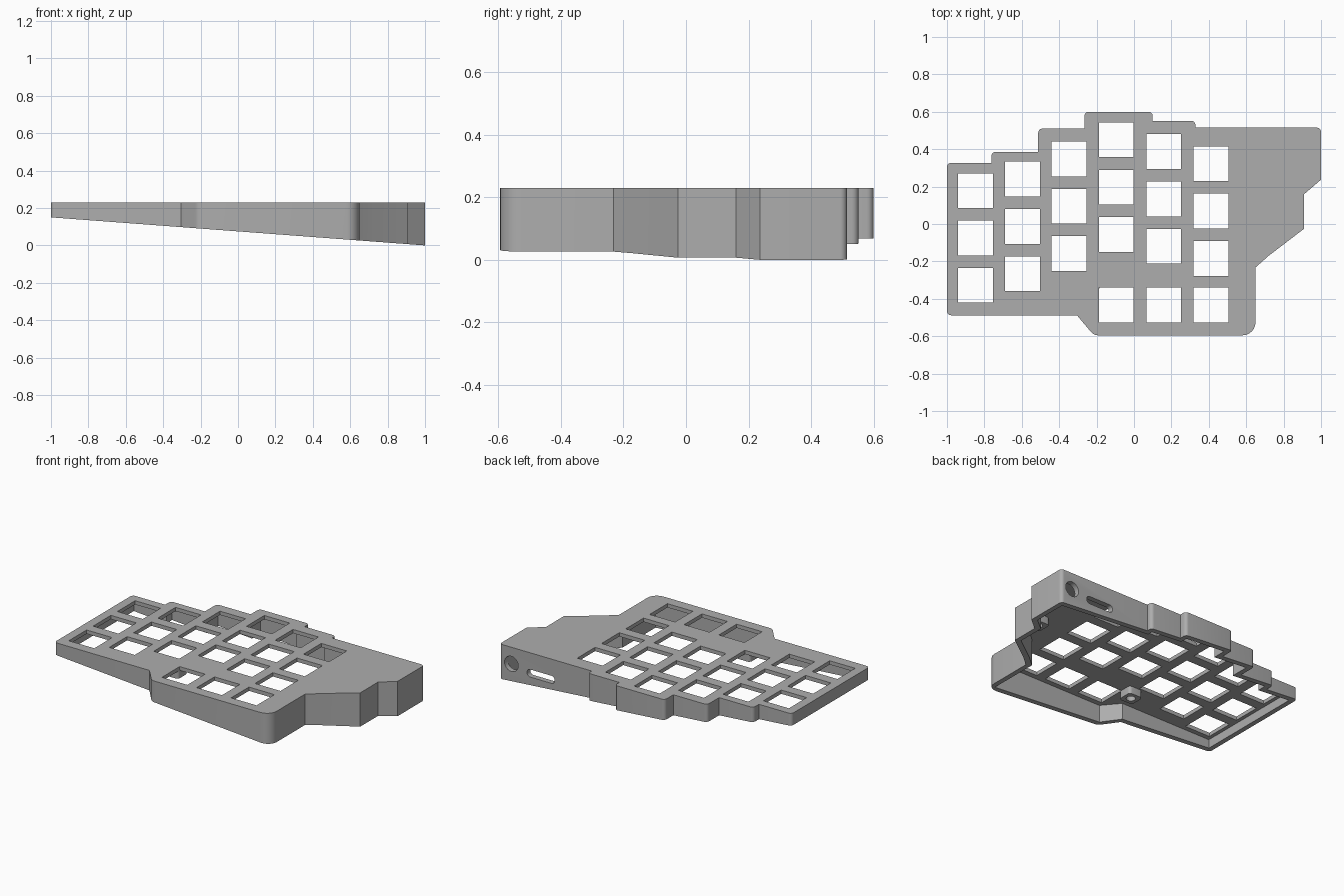
import bpy, bmesh, math
from mathutils import Vector, Matrix

if "Cube" in bpy.data.objects:
    bpy.data.objects.remove(bpy.data.objects["Cube"])

TOP, PLATE, WALL = 0.23, 0.025, 0.035
KEY, PITCH = 0.186, 0.253

grey = bpy.data.materials.new("case grey")
grey.use_nodes = True
grey.diffuse_color = (0.42, 0.42, 0.42, 1)
grey.node_tree.nodes["Principled BSDF"].inputs["Base Color"].default_value = grey.diffuse_color


def rim(x):
    """Height of the sloping bottom edge."""
    return 0.075 * (1 - x)


def offset(pts, d):
    """Move every side of a counter-clockwise outline inward by d."""
    out = []
    for i, (x, y, r) in enumerate(pts):
        p = Vector((x, y))
        a = (p - Vector(pts[i - 1][:2])).normalized()
        b = (Vector(pts[(i + 1) % len(pts)][:2]) - p).normalized()
        na, nb = Vector((-a.y, a.x)), Vector((-b.y, b.x))
        m = p + (na + nb) * d / (1 + na.dot(nb))
        out.append((m.x, m.y, 0))
    return out


def fillet(pts, steps=6):
    """Round the corners that carry a radius."""
    out = []
    for i, (x, y, r) in enumerate(pts):
        p = Vector((x, y))
        if not r:
            out.append(p)
            continue
        a = p + (Vector(pts[i - 1][:2]) - p).normalized() * r
        b = p + (Vector(pts[(i + 1) % len(pts)][:2]) - p).normalized() * r
        c = a + b - p
        for k in range(steps + 1):
            t = k / steps * math.pi / 2
            out.append(c + (a - c) * math.cos(t) + (b - c) * math.sin(t))
    return out


def add_prism(bm, pts, low, high):
    """Extrude an outline; low is a height or a function of x."""
    bottom = [bm.verts.new((p[0], p[1], low(p[0]) if callable(low) else low)) for p in pts]
    top = [bm.verts.new((p[0], p[1], high)) for p in pts]
    bm.faces.new(top)
    bm.faces.new(bottom[::-1])
    for i in range(len(pts)):
        bm.faces.new((bottom[i - 1], bottom[i], top[i], top[i - 1]))


def box_points(x, y, w, h, r=0):
    return [(x + sx * w / 2, y + sy * h / 2, r) for sx, sy in ((-1, -1), (1, -1), (1, 1), (-1, 1))]


def disc_points(x, y, r, n=32):
    return [(x + r * math.cos(k * math.tau / n), y + r * math.sin(k * math.tau / n)) for k in range(n)]


def finish(bm, name):
    me = bpy.data.meshes.new(name)
    bm.to_mesh(me)
    bm.free()
    me.materials.append(grey)
    ob = bpy.data.objects.new(name, me)
    bpy.context.collection.objects.link(ob)
    return ob


def cut(ob, bm):
    """Subtract a cutter from an object and discard the cutter."""
    cutter = finish(bm, "cutter")
    mod = ob.modifiers.new("cut", "BOOLEAN")
    mod.operation, mod.solver, mod.object = "DIFFERENCE", "EXACT", cutter
    bpy.context.view_layer.objects.active = ob
    bpy.ops.object.modifier_apply(modifier=mod.name)
    bpy.data.objects.remove(cutter)


def smooth(ob):
    bpy.ops.object.select_all(action="DESELECT")
    ob.select_set(True)
    bpy.context.view_layer.objects.active = ob
    bpy.ops.object.shade_smooth_by_angle(angle=math.radians(25))


# Case outline: x, y, corner radius
R = 0.022
outline = [(-1, -0.488, R), (-0.305, -0.488, 0), (-0.215, -0.595, R), (0.65, -0.595, 0.07),
           (0.65, -0.232, 0), (0.72, -0.17, 0), (0.91, -0.025, 0), (0.91, 0.16, 0),
           (1, 0.237, 0), (1, 0.515, R), (0.328, 0.515, 0), (0.328, 0.552, R),
           (0.1, 0.552, 0), (0.1, 0.6, R), (-0.265, 0.6, R), (-0.265, 0.51, 0),
           (-0.512, 0.51, R), (-0.512, 0.386, 0), (-0.762, 0.386, R), (-0.762, 0.327, 0),
           (-1, 0.327, R)]
bm = bmesh.new()
add_prism(bm, fillet(outline), rim, TOP)
case = finish(bm, "case_shell")

# Hollow the case from below
bm = bmesh.new()
add_prism(bm, [p[:2] for p in offset(outline, WALL)], -0.2, TOP - PLATE)
cut(case, bm)

# Key openings: column x, top key y, thumb row on the last three columns
columns = [(-0.848, 0.178), (-0.596, 0.24), (-0.347, 0.348), (-0.095, 0.45), (0.159, 0.387), (0.411, 0.322)]
bm = bmesh.new()
for i, (x, y) in enumerate(columns):
    rows = [y - k * PITCH for k in range(3)] + ([-0.433] if i > 2 else [])
    for row in rows:
        add_prism(bm, box_points(x, row, KEY, KEY), 0.1, 0.4)
cut(case, bm)

# Round socket and rounded slot through the back wall
bm = bmesh.new()
add_prism(bm, disc_points(0.915, 0.12, 0.05), -0.1, 0.1)
add_prism(bm, fillet(box_points(0.7, 0.095, 0.2, 0.05, 0.022)), -0.1, 0.1)
bm.transform(Matrix.Translation((0, 0.53, 0)) @ Matrix.Rotation(math.pi / 2, 4, "X"))
cut(case, bm)
smooth(case)

# Screw bosses hanging under the plate
for name, x, y in (("front_screw_boss", -0.235, -0.31), ("side_screw_boss", 0.75, 0.0)):
    bm = bmesh.new()
    add_prism(bm, fillet(box_points(x, y, 0.1, 0.1, 0.02)), TOP - PLATE - 0.05, TOP - PLATE + 0.005)
    boss = finish(bm, name)
    bm = bmesh.new()
    add_prism(bm, disc_points(x, y, 0.028), 0, TOP - PLATE)
    cut(boss, bm)
    smooth(boss)
